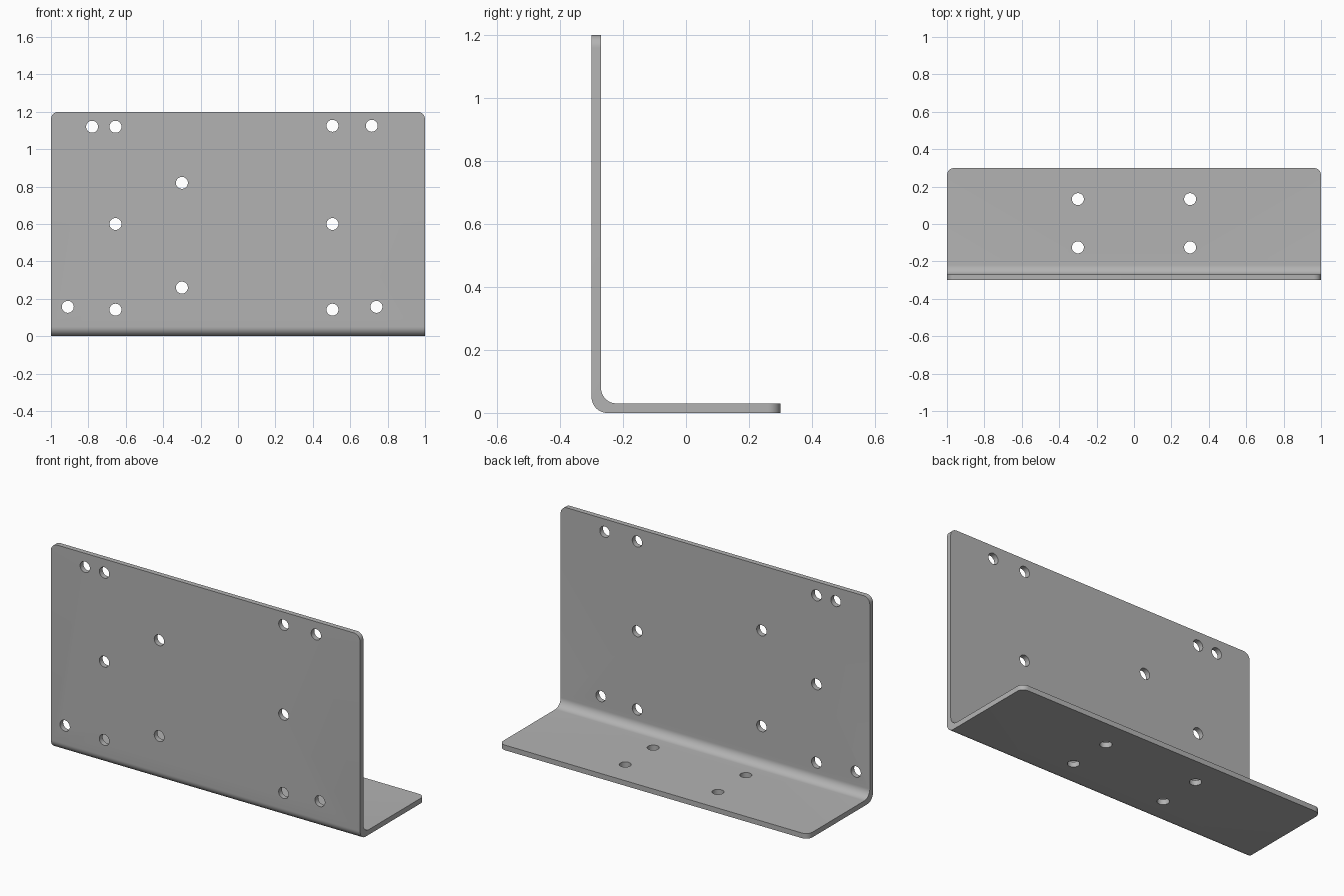
import bpy
import bmesh
import math
from mathutils import Matrix, Vector

cube = bpy.data.objects.get("Cube")
if cube:
    bpy.data.objects.remove(cube, do_unlink=True)

T = 0.03          # sheet thickness
BEND = 0.05       # bend radius, inside and outside
HOLE_R = 0.032
FRONT, BACK, TOP = -0.3, 0.3, 1.2

WALL_HOLES = [(-0.78, 1.12), (-0.655, 1.12), (0.505, 1.125), (0.715, 1.125),
              (-0.3, 0.82), (-0.3, 0.26), (-0.655, 0.6), (0.505, 0.6),
              (-0.91, 0.157), (-0.655, 0.142), (0.505, 0.142), (0.74, 0.157)]
BASE_HOLES = [(x, y) for x in (-0.3, 0.3) for y in (-0.125, 0.133)]


def arc(cy, cz, r, steps=12):
    """Quarter circle from the wall side down to the base side."""
    angles = [math.pi + math.pi / 2 * i / steps for i in range(steps + 1)]
    return [(cy + r * math.cos(a), cz + r * math.sin(a)) for a in angles]


def new_object(name, bm):
    bmesh.ops.recalc_face_normals(bm, faces=bm.faces[:])
    mesh = bpy.data.meshes.new(name)
    bm.to_mesh(mesh)
    bm.free()
    obj = bpy.data.objects.new(name, mesh)
    bpy.context.collection.objects.link(obj)
    return obj


# Folded sheet: L profile with a rounded bend, extruded along x
outer = arc(FRONT + BEND, BEND, BEND)
inner = arc(FRONT + T + BEND, T + BEND, BEND)
profile = [(FRONT, TOP)] + outer + [(BACK, 0), (BACK, T)] + inner[::-1] + [(FRONT + T, TOP)]
bm = bmesh.new()
side = bm.faces.new([bm.verts.new((-1, y, z)) for y, z in profile])
swept = bmesh.ops.extrude_face_region(bm, geom=[side])["geom"]
bmesh.ops.translate(bm, vec=(2, 0, 0), verts=[v for v in swept if isinstance(v, bmesh.types.BMVert)])

# Rounded free corners of the wall and the base
corners = [e for e in bm.edges
           if abs(e.verts[0].co.x - e.verts[1].co.x) < 0.001
           and (all(v.co.z > TOP - 0.001 for v in e.verts)
                or all(v.co.y > BACK - 0.001 for v in e.verts))]
bmesh.ops.bevel(bm, geom=corners, offset=0.04, segments=8, profile=0.5, affect='EDGES')
bracket = new_object("angle_bracket", bm)

# Drill all bolt holes
bm = bmesh.new()
quarter_turn = Matrix.Rotation(math.pi / 2, 4, 'X')
places = [Matrix.Translation(Vector((x, FRONT + T / 2, z))) @ quarter_turn for x, z in WALL_HOLES]
places += [Matrix.Translation(Vector((x, y, T / 2))) for x, y in BASE_HOLES]
for place in places:
    bmesh.ops.create_cone(bm, cap_ends=True, segments=32, radius1=HOLE_R,
                          radius2=HOLE_R, depth=T * 3, matrix=place)
drill = new_object("hole_cutter", bm)
drill.hide_render = True

bpy.ops.object.select_all(action='DESELECT')
bracket.select_set(True)
bpy.context.view_layer.objects.active = bracket
cut = bracket.modifiers.new("bolt_holes", 'BOOLEAN')
cut.operation = 'DIFFERENCE'
cut.solver = 'EXACT'
cut.object = drill
bpy.ops.object.modifier_apply(modifier=cut.name)
bpy.data.objects.remove(drill, do_unlink=True)

# Plain grey metal
grey = bpy.data.materials.new("grey_metal")
grey.use_nodes = True
colour = (0.45, 0.45, 0.45, 1)
grey.diffuse_color = colour
grey.node_tree.nodes["Principled BSDF"].inputs["Base Color"].default_value = colour
bracket.data.materials.clear()
bracket.data.materials.append(grey)

bpy.ops.object.shade_smooth_by_angle(angle=math.radians(30))
